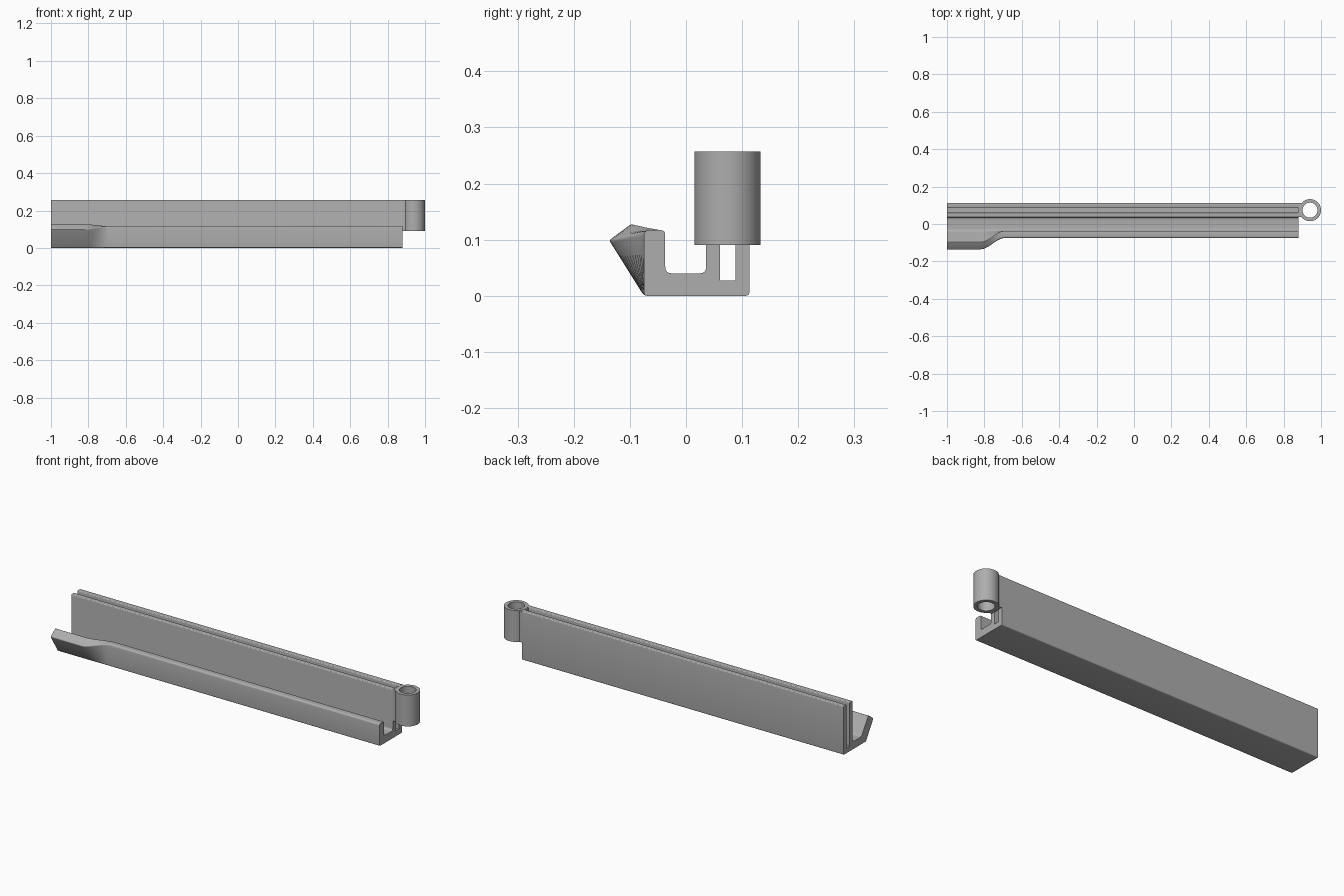
import bpy, bmesh, math
from mathutils import Vector

cube = bpy.data.objects.get("Cube")
if cube:
    bpy.data.objects.remove(cube, do_unlink=True)

grey = bpy.data.materials.new("plain grey")
grey.use_nodes = True
grey.diffuse_color = (0.42, 0.42, 0.42, 1)
grey.node_tree.nodes["Principled BSDF"].inputs["Base Color"].default_value = grey.diffuse_color


def finish(name, bm):
    bmesh.ops.recalc_face_normals(bm, faces=bm.faces)
    mesh = bpy.data.meshes.new(name)
    bm.to_mesh(mesh)
    bm.free()
    mesh.materials.append(grey)
    obj = bpy.data.objects.new(name, mesh)
    bpy.context.collection.objects.link(obj)
    bpy.ops.object.select_all(action='DESELECT')
    obj.select_set(True)
    bpy.context.view_layer.objects.active = obj
    bpy.ops.object.shade_smooth_by_angle(angle=math.radians(30))
    return obj


def rounded(corners, steps=4):
    """Outline of (y, z) points with each corner rounded by its own radius."""
    out = []
    for i, (y, z, r) in enumerate(corners):
        p = Vector((y, z))
        if r == 0:
            out.append(p)
            continue
        before = Vector(corners[i - 1][:2])
        after = Vector(corners[(i + 1) % len(corners)][:2])
        a = p + (before - p).normalized() * r
        b = p + (after - p).normalized() * r
        for k in range(steps + 1):
            t = k / steps
            out.append(a * (1 - t) ** 2 + p * 2 * t * (1 - t) + b * t ** 2)
    return out


# Rail section: front lip, channel, then a tall double wall with a slot
straight = [
    (-0.075, 0, 0.007), (-0.075, 0.117, 0.010), (-0.037, 0.117, 0.008),
    (-0.037, 0.04, 0.012), (0.036, 0.04, 0.012),
    (0.036, 0.257, 0.005), (0.061, 0.257, 0.005),
    (0.061, 0.027, 0), (0.088, 0.027, 0),
    (0.088, 0.257, 0.005), (0.113, 0.257, 0.005), (0.113, 0, 0.007),
]
# The lip leans outward at the mouth end
flared = list(straight)
flared[1] = (-0.137, 0.099, 0.005)
flared[2] = (-0.096, 0.129, 0.005)


def section(flare):
    return rounded([tuple(a + (b - a) * flare for a, b in zip(s, f))
                    for s, f in zip(straight, flared)])


# Rail, lofted along its length
bm = bmesh.new()
start, end, count = -0.82, -0.69, 14
stations = [(-1, 1)]
for i in range(count + 1):
    t = i / count
    stations.append((start + (end - start) * t, 1 - t * t * (3 - 2 * t)))
stations.append((0.88, 0))
rings = [[bm.verts.new((x, p.x, p.y)) for p in section(f)] for x, f in stations]
n = len(rings[0])
for a, b in zip(rings, rings[1:]):
    for i in range(n):
        j = (i + 1) % n
        bm.faces.new((a[i], a[j], b[j], b[i]))
bm.faces.new(rings[0])
bm.faces.new(rings[-1])
finish("slotted_rail", bm)

# Hollow hinge sleeve at the far end
low, high, segments = 0.091, 0.257, 48
centre = Vector((0.941, 0.074))
bm = bmesh.new()
loops = []
for radius, z in ((0.059, low), (0.059, high), (0.04, high), (0.04, low)):
    loops.append([bm.verts.new((centre.x + radius * math.cos(math.tau * i / segments),
                                centre.y + radius * math.sin(math.tau * i / segments), z))
                  for i in range(segments)])
for k in range(4):
    a, b = loops[k], loops[(k + 1) % 4]
    for i in range(segments):
        j = (i + 1) % segments
        bm.faces.new((a[i], a[j], b[j], b[i]))
finish("hinge_sleeve", bm)

# Web joining the sleeve to the double wall and closing the slot
bm = bmesh.new()
bmesh.ops.create_cube(bm, size=1)
for v in bm.verts:
    v.co = (0.878 if v.co.x < 0 else 0.896,
            0.037 if v.co.y < 0 else 0.112,
            low if v.co.z < 0 else high - 0.001)
finish("sleeve_web", bm)
